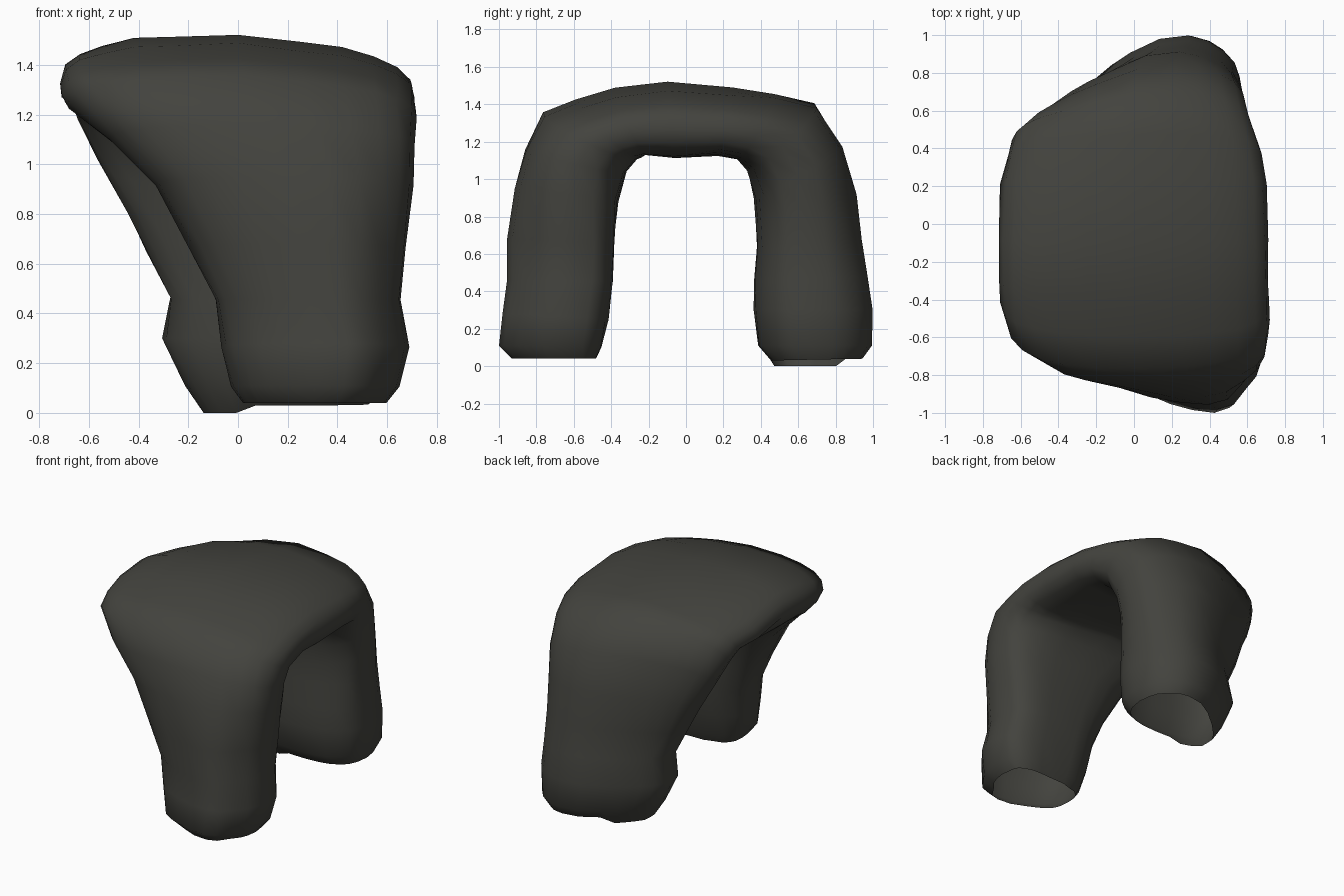
import bpy, bmesh, math, random
from mathutils import Vector

if "Cube" in bpy.data.objects:
    bpy.data.objects.remove(bpy.data.objects["Cube"])

random.seed(4)
SIDES = 24

# Stations along the arch: outer (y, z), inner (y, z), left x, right x
stations = [
    (-0.94, 0.04, -0.48, 0.04, 0.01, 0.60),
    (-1.01, 0.11, -0.45, 0.10, -0.03, 0.65),
    (-0.99, 0.28, -0.42, 0.25, -0.07, 0.69),
    (-0.97, 0.46, -0.39, 0.45, -0.10, 0.66),
    (-0.97, 0.68, -0.38, 0.65, -0.20, 0.68),
    (-0.93, 0.95, -0.36, 0.88, -0.34, 0.71),
    (-0.87, 1.16, -0.31, 1.04, -0.52, 0.72),
    (-0.77, 1.36, -0.25, 1.12, -0.67, 0.72),
    (-0.60, 1.43, -0.23, 1.13, -0.71, 0.72),
    (-0.38, 1.49, -0.21, 1.14, -0.72, 0.72),
    (-0.10, 1.53, -0.06, 1.12, -0.72, 0.72),
    (0.25, 1.50, 0.17, 1.14, -0.71, 0.71),
    (0.48, 1.46, 0.27, 1.12, -0.67, 0.68),
    (0.71, 1.41, 0.32, 1.06, -0.65, 0.63),
    (0.85, 1.19, 0.36, 0.90, -0.57, 0.60),
    (0.92, 0.92, 0.37, 0.75, -0.46, 0.58),
    (0.95, 0.68, 0.37, 0.62, -0.38, 0.57),
    (0.99, 0.48, 0.36, 0.45, -0.28, 0.57),
    (1.01, 0.30, 0.36, 0.30, -0.31, 0.58),
    (1.01, 0.11, 0.38, 0.11, -0.22, 0.57),
    (0.96, 0.04, 0.45, 0.03, -0.15, 0.53),
]


def spow(v, e):
    return math.copysign(abs(v) ** e, v)


def ring(bm, st):
    """Rounded cross-section between the inner and outer arch lines."""
    yo, zo, yi, zi, x0, x1 = st
    outer, inner = Vector((0, yo, zo)), Vector((0, yi, zi))
    mid, half = (outer + inner) / 2, (outer - inner) / 2
    leg = min(1, max(0, (abs(yo) - 0.45) / 0.4))
    low = min(1, max(0, (1.2 - zo) / 0.4))
    verts = []
    for i in range(SIDES):
        a = 2 * math.pi * i / SIDES
        u, v = spow(math.cos(a), 0.78), spow(math.sin(a), 0.72)
        p = mid + half * v
        p.x = (x0 + x1) / 2 + (x1 - x0) / 2 * u
        # outer side of each leg falls away towards its edges
        if yo > 0:
            cut = leg * 0.19 * max(0, 0.15 - u) + low * 0.10 * max(0, u - 0.6)
        else:
            cut = low * (0.08 * max(0, 0.2 - u) + 0.25 * max(0, u - 0.55))
            if v < 0:
                p.y += 0.04 * low * max(0, u)
        p.y -= math.copysign(cut * (1 + v) / 2, yo)
        # top slab droops to the right, and to the left at the back
        top = min(1, max(0, (zo - 1.0) / 0.4))
        p.z -= top * 0.06 * max(0, u)
        if yo > 0 and v > 0:
            p.z -= top * 0.05 * max(0, -u)
        # weathered surface, kept inside the overall outline
        p.x -= u * random.uniform(0, 0.012)
        p -= half.normalized() * v * random.uniform(0, 0.012)
        verts.append(bm.verts.new(p))
    return verts


# Stone arch: one skin swept over both legs, open at the feet
bm = bmesh.new()
rings = [ring(bm, s) for s in stations]
for a, b in zip(rings, rings[1:]):
    for i in range(SIDES):
        j = (i + 1) % SIDES
        bm.faces.new((a[i], a[j], b[j], b[i]))

# Back foot dips to the ground on its left side
for v in rings[-1]:
    if v.co.x < 0.0:
        v.co.z = max(0.0, v.co.z - 0.04)
bmesh.ops.recalc_face_normals(bm, faces=bm.faces)

mesh = bpy.data.meshes.new("stone_arch")
bm.to_mesh(mesh)
bm.free()
arch = bpy.data.objects.new("stone_arch", mesh)
bpy.context.collection.objects.link(arch)

# Dark grey stone
mat = bpy.data.materials.new("dark_stone")
mat.diffuse_color = (0.056, 0.056, 0.048, 1)
mat.use_nodes = True
mat.node_tree.nodes["Principled BSDF"].inputs["Base Color"].default_value = mat.diffuse_color
mesh.materials.append(mat)

bpy.context.view_layer.objects.active = arch
arch.select_set(True)
bpy.ops.object.shade_smooth_by_angle(angle=math.radians(60))
